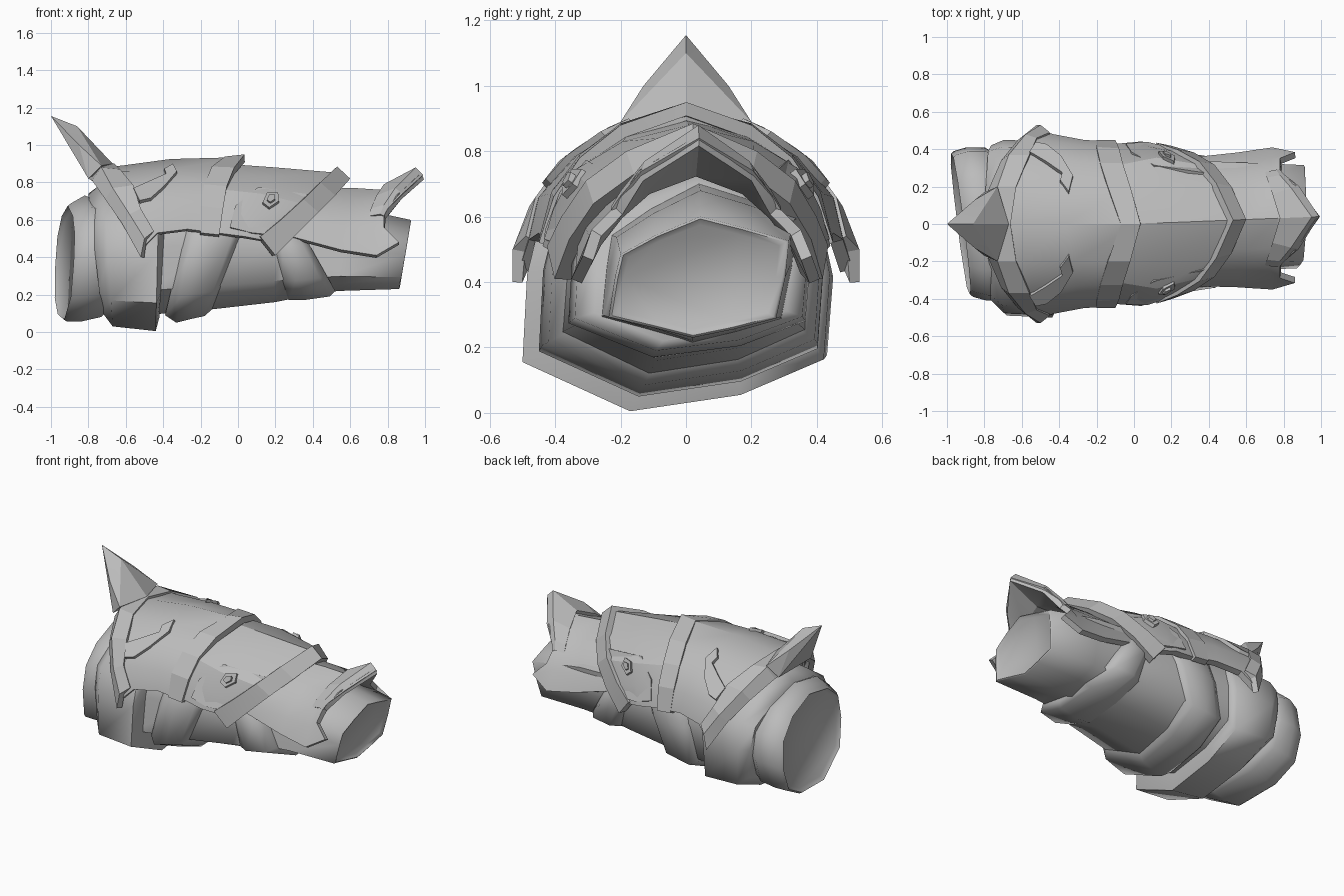
import bpy, bmesh, math
from mathutils import Vector

if "Cube" in bpy.data.objects:
    bpy.data.objects.remove(bpy.data.objects["Cube"])

grey = bpy.data.materials.new("plain_grey")
grey.diffuse_color = (0.5, 0.5, 0.5, 1)
grey.use_nodes = True
grey.node_tree.nodes["Principled BSDF"].inputs["Base Color"].default_value = grey.diffuse_color


def finish(name, verts, faces, thick=0, recalc=False, angle=25):
    me = bpy.data.meshes.new(name)
    me.from_pydata([tuple(v) for v in verts], [], faces)
    ob = bpy.data.objects.new(name, me)
    bpy.context.collection.objects.link(ob)
    me.materials.append(grey)
    if recalc:
        bm = bmesh.new()
        bm.from_mesh(me)
        bmesh.ops.recalc_face_normals(bm, faces=bm.faces)
        bm.to_mesh(me)
        bm.free()
    bpy.ops.object.select_all(action='DESELECT')
    bpy.context.view_layer.objects.active = ob
    ob.select_set(True)
    if thick:
        m = ob.modifiers.new("thickness", 'SOLIDIFY')
        m.thickness = thick
        m.offset = -1
        m.use_even_offset = True
        bpy.ops.object.modifier_apply(modifier=m.name)
    bpy.ops.object.shade_smooth_by_angle(angle=math.radians(angle))
    return ob


# unit cross-sections: round for the cuff, angular with a skewed keel for the arm
ROUND = [(0, 1), (.6, .82), (.95, .45), (1, -.1), (.85, -.62), (.42, -.9),
         (-.32, -1), (-.9, -.6), (-1, 0), (-.93, .5), (-.6, .82)]
KEEL = [(.05, 1), (.5, .78), (.92, .45), (1, 0), (.96, -.62), (.42, -.88),
        (-.3, -1), (-1, -.64), (-.97, 0), (-.88, .42), (-.48, .75)]
WRIST = [(.03, 1), (.5, .82), (1, .6), (.96, 0), (.86, -.68), (.4, -.86),
         (-.05, -1), (-.5, -.83), (-.97, -.66), (-.9, 0), (-.84, .38), (-.45, .7)]


def tube(name, rings, section=KEEL, skew=0.0):
    """Loft rings of (x at bottom, x at top, y min, y max, z min, z max)."""
    n, verts, faces = len(section), [], []
    for xb, xt, y0, y1, z0, z1 in rings:
        for sy, sz in section:
            y = (y0 + y1) / 2 + sy * (y1 - y0) / 2
            verts.append((xb + (xt - xb) * (sz + 1) / 2 + skew * y, y,
                          (z0 + z1) / 2 + sz * (z1 - z0) / 2))
    for r in range(len(rings) - 1):
        for i in range(n):
            j = (i + 1) % n
            faces.append((r * n + i, r * n + j, (r + 1) * n + j, (r + 1) * n + i))
    faces += [tuple(range(n)), tuple(range(len(verts) - n, len(verts)))]
    finish(name, verts, faces, recalc=True, angle=66)


def shift(x):
    return .04 * max(x, 0)


def plate(name, rows, thick, angle=25):
    """Mirrored armour plate; each row runs from the crest down one side."""
    verts, faces = [], []
    for row in rows:
        full = [(x, -y, z) for x, y, z in row[:0:-1]] + list(row)
        verts += [(x, y + shift(x), z) for x, y, z in full]
    n = 2 * len(rows[0]) - 1
    for i in range(len(rows) - 1):
        for j in range(n - 1):
            a = i * n + j
            faces.append((a, a + n, a + n + 1, a + 1))
    finish(name, verts, faces, thick, angle=angle)


def on_plate(rows, u, v, side):
    """Point on a plate: u counts rows, v counts points down the side."""
    i, j = min(int(u), len(rows) - 2), min(int(v), len(rows[0]) - 2)
    a, b = (Vector(rows[i][k]).lerp(Vector(rows[i + 1][k]), u - i) for k in (j, j + 1))
    p = a.lerp(b, v - j)
    return Vector((p.x, side * p.y + shift(p.x), p.z))


def relief(name, rows, outline, height, side):
    """Flat-topped raised shape following a plate."""
    pts = [on_plate(rows, u, v, side) for u, v in outline]
    c = sum(pts, Vector()) / len(pts)
    out = Vector((0, c.y, c.z - .45)).normalized()
    n = len(pts)
    verts = [p - out * .03 for p in pts] + [p + out * height for p in pts]
    faces = [tuple(range(n)), tuple(range(n, 2 * n))]
    faces += [(i, (i + 1) % n, n + (i + 1) % n, n + i) for i in range(n)]
    finish(name, verts, faces, recalc=True)


# arm sleeve
tube("cuff", [(-.92, -.89, -.355, .355, .085, .655), (-.945, -.91, -.375, .375, .065, .675),
              (-.93, -.89, -.39, .39, .055, .69), (-.86, -.82, -.41, .41, .055, .73),
              (-.75, -.74, -.41, .41, .08, .70), (-.7, -.7, -.38, .38, .12, .68)], ROUND, -.13)
tube("upper_sleeve", [(-.73, -.8, -.42, .42, .11, .74), (-.67, -.72, -.49, .45, .03, .8),
                      (-.44, -.42, -.5, .44, .005, .84), (-.42, -.38, -.42, .4, .08, .8)])
tube("middle_sleeve", [(-.5, -.45, -.42, .4, .09, .82), (-.15, .05, -.38, .38, .12, .82),
                       (.2, .15, -.33, .35, .16, .78), (.3, .2, -.32, .34, .18, .76)])
tube("wide_band", [(-.39, -.22, -.4, .39, .09, .8), (-.33, -.18, -.45, .42, .05, .82),
                   (-.25, -.1, -.44, .42, .07, .82), (-.18, .08, -.42, .41, .085, .82),
                   (-.14, .12, -.37, .37, .12, .8)])
tube("wrist_band", [(.27, .1, -.32, .34, .17, .74), (.35, .12, -.36, .38, .17, .75),
                    (.49, .2, -.34, .37, .19, .74), (.52, .25, -.28, .32, .22, .7)])
tube("wrist", [(.3, .25, -.28, .34, .2, .7), (.55, .55, -.26, .33, .22, .68),
               (.86, .92, -.245, .315, .23, .6), (.865, .925, -.235, .305, .237, .593),
               (.85, .91, -.215, .285, .255, .575)], WRIST)

# armour plates
back_plate = [
    [(-.71, 0, .88), (-.67, .2, .86), (-.61, .37, .76), (-.56, .46, .63), (-.52, .51, .44)],
    [(-.62, 0, .89), (-.58, .2, .86), (-.53, .36, .77), (-.5, .45, .66), (-.43, .48, .53)],
    [(-.36, 0, .925), (-.33, .2, .875), (-.3, .33, .79), (-.28, .42, .67), (-.27, .45, .55)],
    [(.02, 0, .935), (-.04, .2, .87), (-.08, .32, .78), (-.1, .4, .66), (-.12, .44, .53)]]
middle_plate = [
    [(-.08, 0, .9), (-.12, .18, .85), (-.16, .3, .77), (-.18, .38, .66), (-.19, .42, .54)],
    [(.2, 0, .88), (.17, .2, .83), (.12, .35, .74), (.08, .41, .62), (.04, .44, .51)],
    [(.55, 0, .85), (.46, .19, .77), (.37, .3, .68), (.25, .37, .57), (.14, .41, .49)]]
wrist_plate = [
    [(.4, 0, .77), (.38, .15, .73), (.35, .26, .64), (.31, .32, .57), (.25, .34, .52)],
    [(.62, 0, .77), (.6, .16, .71), (.58, .26, .62), (.56, .32, .54), (.55, .36, .44)],
    [(.77, 0, .76), (.75, .16, .7), (.73, .25, .62), (.73, .32, .53), (.74, .38, .41)],
    [(.98, .0, .85), (.86, .18, .74), (.78, .25, .63), (.78, .32, .56), (.86, .35, .48)]]
plate("back_plate", back_plate, .04)
plate("middle_plate", middle_plate, .04)
plate("wrist_plate", wrist_plate, .035)

# flat angular rims along the plate edges
plate("back_rim", [
    [(-.8, 0, .82), (-.78, .18, .81), (-.71, .34, .71), (-.62, .45, .58), (-.52, .53, .4)],
    [(-.76, 0, .9), (-.73, .2, .88), (-.67, .37, .77), (-.58, .48, .63), (-.5, .53, .5)],
    [(-.66, 0, .9), (-.63, .2, .87), (-.56, .37, .785), (-.52, .46, .66), (-.45, .49, .54)]],
    .035, 10)
plate("back_plate_trim", [
    [(-.07, 0, .938), (-.14, .2, .885), (-.18, .325, .79), (-.2, .412, .675), (-.2, .45, .53)],
    [(.035, 0, .95), (-.02, .2, .88), (-.06, .325, .78), (-.08, .405, .66), (-.1, .45, .52)]],
    .04, 15)
plate("front_rim", [
    [(.53, 0, .885), (.44, .2, .8), (.35, .32, .71), (.23, .39, .6), (.12, .43, .51)],
    [(.6, 0, .82), (.52, .18, .73), (.43, .3, .64), (.32, .37, .53), (.2, .41, .41)]], .055, 10)
plate("wrist_lip", [
    [(.78, 0, .79), (.74, .13, .73), (.71, .22, .66), (.7, .25, .62)],
    [(.95, 0, .88), (.84, .16, .77), (.78, .23, .68), (.76, .26, .63)],
    [(.99, 0, .84), (.88, .17, .74), (.8, .235, .66), (.78, .26, .62)]], .03, 10)

# rear crest spike
bm = bmesh.new()
pts = [(-1, 0, 1.155), (-.86, 0, 1.1), (-.67, 0, .9)]
for s in (-1, 1):
    pts += [(-.85, s * .13, 1.0), (-.8, s * .17, .82), (-.73, s * .2, .89)]
for p in pts:
    bm.verts.new(p)
bmesh.ops.convex_hull(bm, input=bm.verts[:])
loose = [v for v in bm.verts if not v.link_faces]
bmesh.ops.delete(bm, geom=loose, context='VERTS')
bm.verts.index_update()
finish("crest_spike", [v.co.copy() for v in bm.verts],
       [[v.index for v in f.verts] for f in bm.faces], recalc=True, angle=10)
bm.free()

# side details: leaf shapes, raised panels and rivets
for side, tag in ((-1, "near"), (1, "far")):
    relief("leaf_" + tag, back_plate,
           [(.6, 2.1), (.75, 2.7), (1.2, 2.65), (1.6, 2.1), (1.97, 1.35),
            (1.95, .8), (1.72, 1.15), (1.72, 1.45), (1.3, 1.8)], .022, side)
    relief("panel_" + tag, middle_plate,
           [(.6, 3.7), (.6, 2.7), (.9, 1.7), (1.9, 1.5), (1.9, 3.7), (1.2, 3.8)], .01, side)
    for part, r, h in (("rivet_base_", .2, .02), ("rivet_", .1, .03)):
        relief(part + tag, middle_plate,
               [(1.28 + r * math.cos(a) * .9, 2.2 + r * 1.9 * math.sin(a))
                for a in (math.tau * k / 5 for k in range(5))], h, side)
